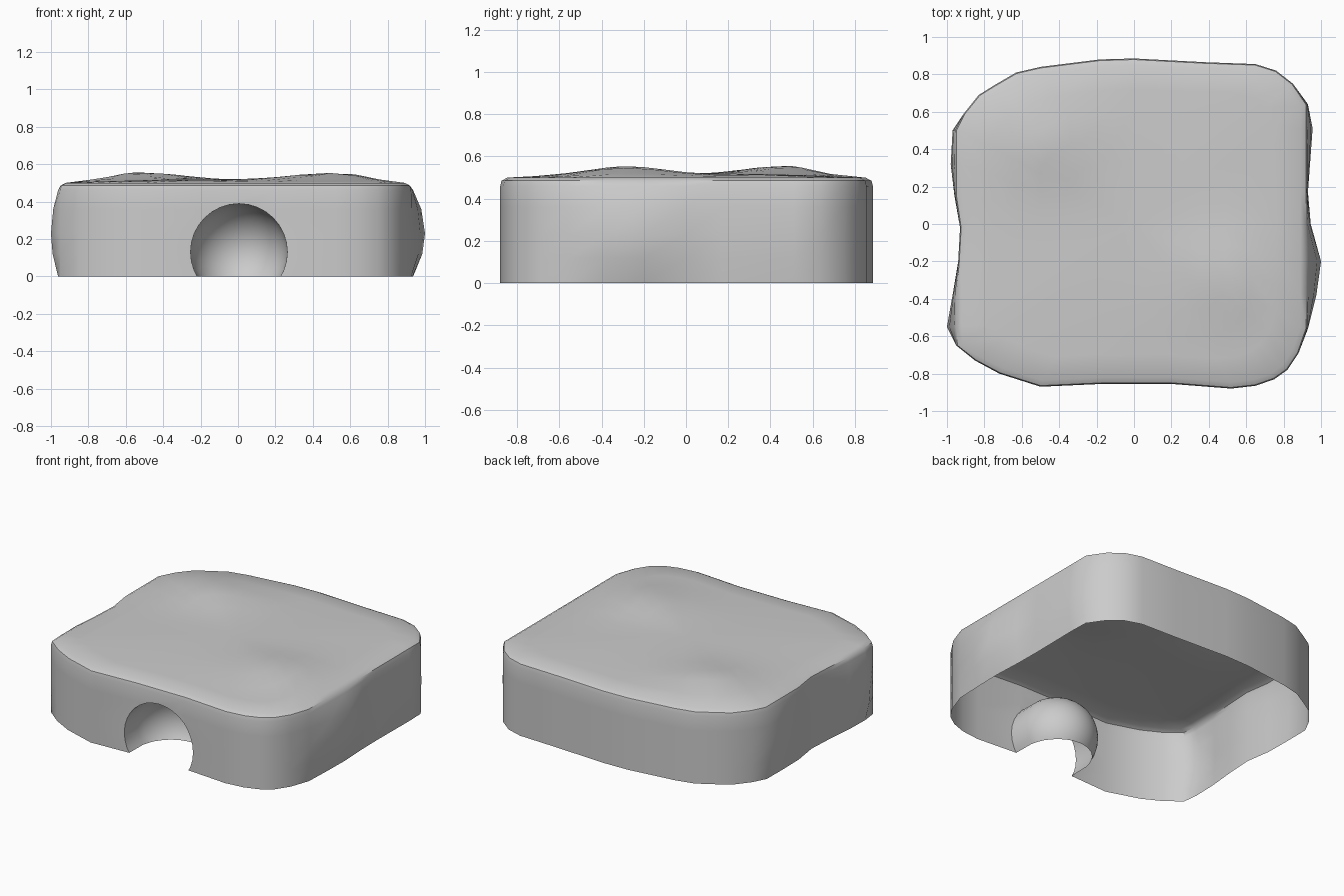
import bpy, bmesh, math
from mathutils import Vector

default_cube = bpy.data.objects.get("Cube")
if default_cube:
    bpy.data.objects.remove(default_cube, do_unlink=True)

# Single stone-grey material
grey = bpy.data.materials.new("stone_grey")
grey.use_nodes = True
colour = (0.6, 0.6, 0.6, 1.0)
grey.diffuse_color = colour
grey.node_tree.nodes["Principled BSDF"].inputs["Base Color"].default_value = colour

# Widest outline of the wall, counter-clockwise from the front left of the plan
OUTLINE = [
    (-1, -.55), (-.95, -.65), (-.85, -.73), (-.72, -.8), (-.5, -.87),
    (-.17, -.855), (.2, -.855), (.52, -.88), (.65, -.865), (.75, -.83),
    (.82, -.78), (.88, -.69), (.93, -.56), (.975, -.38), (1, -.2),
    (.945, 0), (.93, .17), (.955, .51), (.93, .64), (.85, .75),
    (.76, .82), (.65, .855), (.38, .865), (0, .885), (-.18, .88),
    (-.5, .84), (-.63, .81), (-.75, .74), (-.83, .69), (-.91, .59),
    (-.97, .5), (-.98, .32), (-.96, .15), (-.93, -.02), (-.94, -.2),
    (-.97, -.38)]
WALL_LEVELS = [0, .12, .23, .36, .46]
SHOULDER = [(.485, .006), (.5, .035)]       # height, inset
TOP_RINGS = [.85, .7, .55, .4, .25, .1]
MOUNDS = [(-.52, .47, .045), (.52, -.28, .04)]   # x, y, height


def link_object(name, bm):
    mesh = bpy.data.meshes.new(name)
    bmesh.ops.recalc_face_normals(bm, faces=bm.faces)
    bm.to_mesh(mesh)
    bm.free()
    mesh.materials.append(grey)
    obj = bpy.data.objects.new(name, mesh)
    bpy.context.collection.objects.link(obj)
    return obj


def wall_ring(z, inset=0):
    """Side walls bulge at mid height and pull in at the rim and foot."""
    pull = min(1, ((z - .23) / .25) ** 2)
    ring = []
    for x, y in OUTLINE:
        rim_x = max(-.955, min(.925, x))
        px = x + (rim_x - x) * pull
        reach = math.hypot(px, y)
        # Inset along a rounded-square direction
        nx, ny = (px / reach) ** 3, (y / reach) ** 3
        length = math.hypot(nx, ny)
        ring.append((px - inset * nx / length, y - inset * ny / length, z))
    return ring


def top_height(x, y, scale):
    z = .5 + .02 * (1 - scale ** 2)
    for mx, my, height in MOUNDS:
        spread = ((x - mx) / .3) ** 2 + ((y - my) / .25) ** 2
        z += height * math.exp(-spread) * min(1, (1 - scale) * 4)
    return z


# Solid body: foot, bulging wall, soft shoulder and gently uneven top
rings = [wall_ring(z) for z in WALL_LEVELS]
rings += [wall_ring(z, inset) for z, inset in SHOULDER]
rim = rings[-1]
for s in TOP_RINGS:
    rings.append([(x * s, y * s, top_height(x * s, y * s, s)) for x, y, _ in rim])

bm = bmesh.new()
loops = [[bm.verts.new(p) for p in ring] for ring in rings]
count = len(OUTLINE)
for low, high in zip(loops, loops[1:]):
    for i in range(count):
        j = (i + 1) % count
        bm.faces.new((low[i], low[j], high[j], high[i]))
bm.faces.new(list(reversed(loops[0])))
centre = bm.verts.new((0, 0, top_height(0, 0, 0)))
for i in range(count):
    bm.faces.new((loops[-1][i], loops[-1][(i + 1) % count], centre))
body = link_object("hollow_body", bm)

# Entrance cutter: short round passage ending in a dome
bm = bmesh.new()
bmesh.ops.create_uvsphere(bm, u_segments=32, v_segments=20, radius=.26)
for v in bm.verts:
    x, y, z = v.co
    # Sphere axis is turned to run front to back
    depth = z * 1.1 - .76 if z > .001 else z - .95
    v.co = Vector((x + .005, depth, y + .13))
cutter = link_object("entrance_cutter", bm)
cutter.hide_render = True

cut = body.modifiers.new("entrance", 'BOOLEAN')
cut.operation = 'DIFFERENCE'
cut.solver = 'EXACT'
cut.object = cutter
graph = bpy.context.evaluated_depsgraph_get()
body.data = bpy.data.meshes.new_from_object(body.evaluated_get(graph))
body.modifiers.clear()
bpy.data.objects.remove(cutter, do_unlink=True)

# Open the underside, leaving a thin shell with the domed entrance
bm = bmesh.new()
bm.from_mesh(body.data)
underside = [f for f in bm.faces if all(v.co.z < .001 for v in f.verts)]
bmesh.ops.delete(bm, geom=underside, context='FACES')
bm.to_mesh(body.data)
bm.free()

bpy.ops.object.select_all(action='DESELECT')
body.select_set(True)
bpy.context.view_layer.objects.active = body
bpy.ops.object.shade_smooth_by_angle(angle=math.radians(40))
